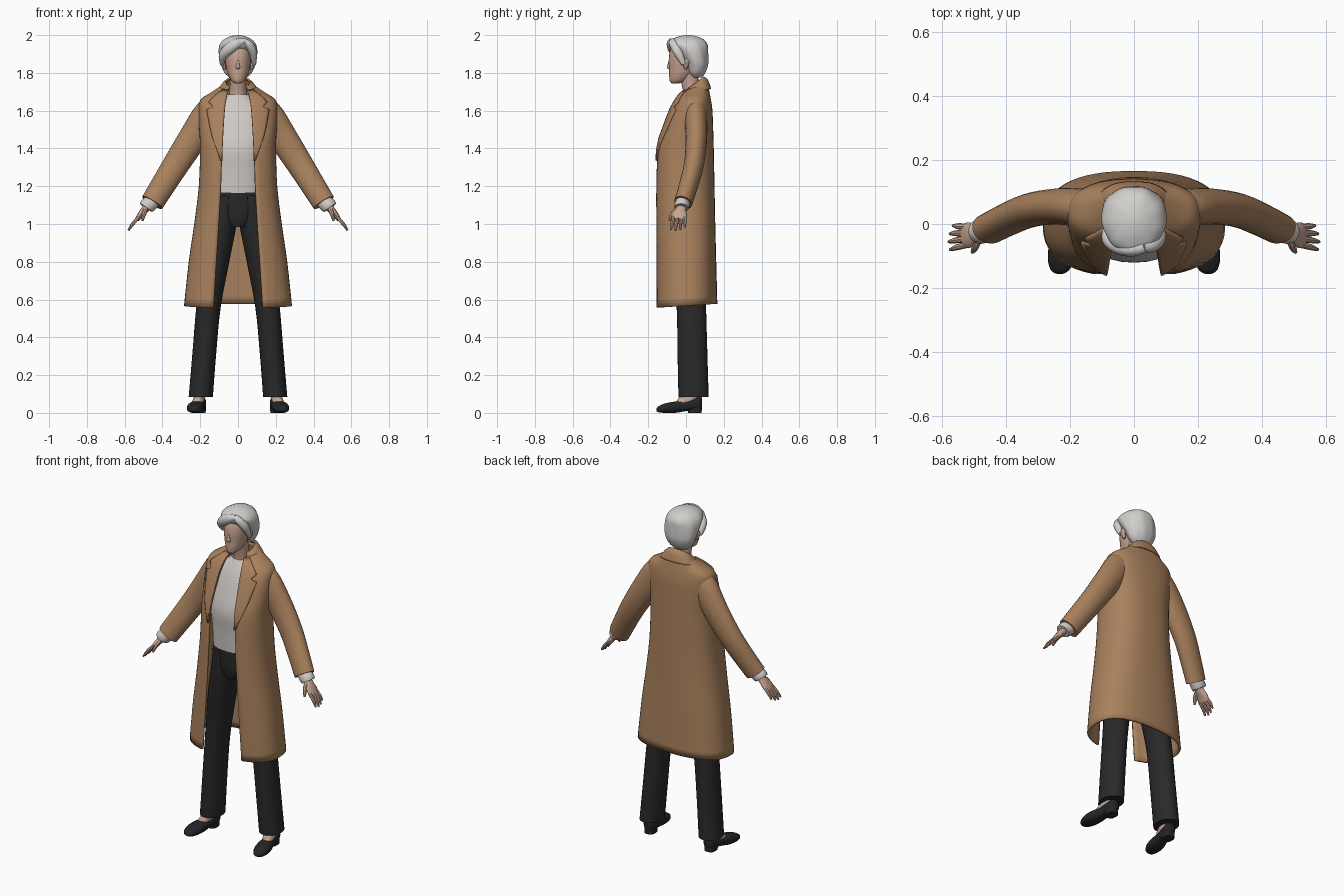
import bpy, bmesh, math
from mathutils import Vector


def material(name, rgb):
    m = bpy.data.materials.new(name)
    m.diffuse_color = (*rgb, 1)
    return m


CAMEL = material("camel wool", (0.40, 0.22, 0.11))
KNIT = material("pale knit", (0.63, 0.59, 0.56))
SKIN = material("skin", (0.57, 0.37, 0.28))
SILVER = material("silver hair", (0.64, 0.63, 0.61))
BLACK = material("black cloth", (0.022, 0.022, 0.022))
LEATHER = material("black leather", (0.018, 0.018, 0.021))


def spline(rows, n=4):
    """Smoothly fill in rows of numbers between the given ones."""
    out = []
    for i in range(len(rows) - 1):
        p0, p1, p2 = rows[max(i - 1, 0)], rows[i], rows[i + 1]
        p3 = rows[min(i + 2, len(rows) - 1)]
        for k in range(n):
            t = k / n
            out.append(tuple(
                0.5 * (2 * b + (c - a) * t + (2 * a - 5 * b + 4 * c - d) * t * t
                       + (3 * b - a - 3 * c + d) * t ** 3)
                for a, b, c, d in zip(p0, p1, p2, p3)))
    return out + [tuple(rows[-1])]


def loft(name, rings, mat, closed=True, mirror=False, thick=0.0, angle=40):
    bm = bmesh.new()
    vs = [[bm.verts.new(p) for p in r] for r in rings]
    n = len(vs[0])
    for a, b in zip(vs, vs[1:]):
        for i in range(n if closed else n - 1):
            j = (i + 1) % n
            bm.faces.new((a[i], a[j], b[j], b[i]))
    if closed:
        bm.faces.new(vs[0])
        bm.faces.new(vs[-1])
    bmesh.ops.recalc_face_normals(bm, faces=bm.faces)
    me = bpy.data.meshes.new(name)
    bm.to_mesh(me)
    bm.free()
    me.materials.append(mat)
    ob = bpy.data.objects.new(name, me)
    bpy.context.collection.objects.link(ob)
    bpy.ops.object.select_all(action='DESELECT')
    ob.select_set(True)
    bpy.context.view_layer.objects.active = ob
    bpy.ops.object.shade_smooth_by_angle(angle=math.radians(angle))
    if thick:
        s = ob.modifiers.new("thickness", 'SOLIDIFY')
        s.thickness, s.offset = thick, 0
    if mirror:
        ob.modifiers.new("mirror", 'MIRROR')
    return ob


def power(v, e):
    return math.copysign(abs(v) ** e, v)


def stack(name, rows, mat, e=1.0, n=28, ripple=0.0, **kw):
    """Level ovals: x, y, z, half width, half depth."""
    rings = []
    for x, y, z, rx, ry in spline(rows):
        ring = []
        for i in range(n):
            a = 2 * math.pi * i / n
            f = 1 + ripple * math.sin(9 * a + 14 * z)
            ring.append((x + f * rx * power(math.sin(a), e),
                         y - f * ry * power(math.cos(a), e), z))
        rings.append(ring)
    return loft(name, rings, mat, **kw)


def tube(name, rows, mat, n=16, **kw):
    """Ovals square to a path: x, y, z, radius near y, radius across."""
    rows = spline(rows)
    pts = [Vector(r[:3]) for r in rows]
    rings = []
    for i, r in enumerate(rows):
        d = (pts[min(i + 1, len(pts) - 1)] - pts[max(i - 1, 0)]).normalized()
        u = Vector((0, 1, 0))
        u = (u - d * u.dot(d)).normalized()
        v = d.cross(u)
        rings.append([pts[i] + u * r[3] * math.cos(2 * math.pi * k / n)
                      + v * r[4] * math.sin(2 * math.pi * k / n) for k in range(n)])
    return loft(name, rings, mat, **kw)


# Coat: open oval sections (height, half width, front, back, half gap, tilt)
E = 0.8
COAT = spline([
    (0.567, 0.280, -0.160, 0.160, 0.130, 0.010), (0.80, 0.255, -0.160, 0.154, 0.115, 0.005),
    (1.00, 0.226, -0.160, 0.149, 0.102, 0), (1.20, 0.202, -0.160, 0.145, 0.091, 0),
    (1.40, 0.195, -0.150, 0.141, 0.085, 0), (1.50, 0.200, -0.118, 0.138, 0.080, 0),
    (1.60, 0.203, -0.078, 0.134, 0.073, 0), (1.655, 0.192, -0.048, 0.126, 0.066, 0.002),
    (1.69, 0.140, -0.028, 0.118, 0.060, 0.008), (1.722, 0.088, 0.000, 0.110, 0.050, 0.018)])


def coat_point(row, a):
    z, w, yf, yb, g, tilt = row
    c = power(math.cos(a), E)
    return Vector((w * power(math.sin(a), E), (yf + yb) / 2 - (yb - yf) / 2 * c, z - tilt * c))


def angle_at(row, x):
    return math.asin(min(x / row[1], 0.97) ** (1 / E))


def coat_ring(row, n=48):
    a0 = angle_at(row, row[4])
    return [coat_point(row, a0 + (2 * math.pi - 2 * a0) * i / n) for i in range(n + 1)]


def coat_row(z):
    for a, b in zip(COAT, COAT[1:]):
        if z <= b[0]:
            t = (z - a[0]) / (b[0] - a[0])
            return tuple(p + (q - p) * t for p, q in zip(a, b))
    return COAT[-1]


loft("coat_body", [coat_ring(r) for r in COAT], CAMEL, closed=False, thick=0.012)
collar = spline([(1.698, 0.112, -0.022, 0.129, 0.062, 0.016),
                 (1.735, 0.080, 0.004, 0.112, 0.050, 0.026),
                 (1.748, 0.062, 0.022, 0.092, 0.042, 0.028)])
loft("coat_collar", [coat_ring(r) for r in collar], CAMEL, closed=False, thick=0.010)

# Notched lapels laid over the coat front (height, outer x)
lapel = []
for z, xo in ((1.33, 0.092), (1.39, 0.112), (1.45, 0.134), (1.51, 0.149), (1.56, 0.158),
              (1.60, 0.165), (1.612, 0.135), (1.622, 0.138), (1.640, 0.154),
              (1.66, 0.138), (1.69, 0.108), (1.715, 0.08)):
    r = coat_row(z)
    xi = r[4] - 0.003
    lapel.append([coat_point(r, angle_at(r, xi + (xo - xi) * i / 6))
                  + Vector((0, -0.010, 0.005)) for i in range(7)])
loft("lapel", lapel, CAMEL, closed=False, mirror=True, thick=0.009)

# Sleeves, shirt cuffs
tube("sleeve", [(0.10, 0.05, 1.635, 0.045, 0.045), (0.15, 0.05, 1.587, 0.060, 0.080),
                (0.235, 0.055, 1.46, 0.057, 0.077), (0.325, 0.043, 1.32, 0.053, 0.070),
                (0.40, 0.012, 1.20, 0.050, 0.065), (0.454, -0.015, 1.113, 0.048, 0.062)],
     CAMEL, n=24, mirror=True)
tube("shirt_cuff", [(0.445, -0.012, 1.125, 0.038, 0.040), (0.478, -0.022, 1.098, 0.040, 0.043),
                    (0.488, -0.024, 1.086, 0.037, 0.038)], KNIT, mirror=True)

# Hands
tube("palm", [(0.465, -0.02, 1.115, 0.024, 0.022), (0.492, -0.027, 1.078, 0.028, 0.020),
              (0.515, -0.034, 1.050, 0.040, 0.016), (0.533, -0.038, 1.024, 0.038, 0.012)],
     SKIN, mirror=True)
for i, (finger, reach) in enumerate((("index", 0.92), ("middle", 1.0),
                                     ("ring", 0.93), ("little", 0.75))):
    o = i - 1.5
    y0, y1 = -0.037 + o * 0.019, -0.043 + o * 0.025
    x1, z1 = 0.528 + 0.052 * reach, 1.032 - 0.066 * reach
    tube(finger + "_finger", [(0.524, y0, 1.037, 0.010, 0.010),
                              ((0.535 + x1) / 2, (y0 + y1) / 2, (1.034 + z1) / 2, 0.0095, 0.009),
                              (x1, y1, z1, 0.005, 0.005)], SKIN, n=8, mirror=True)
tube("thumb", [(0.488, -0.042, 1.080, 0.012, 0.014), (0.497, -0.070, 1.055, 0.013, 0.012),
               (0.506, -0.088, 1.018, 0.006, 0.006)], SKIN, n=8, mirror=True)

# Knit top
stack("shirt", [(0, 0.0, 1.163, 0.143, 0.108), (0, -0.003, 1.28, 0.147, 0.110),
                (0, -0.006, 1.40, 0.155, 0.114), (0, 0.012, 1.52, 0.160, 0.098),
                (0, 0.030, 1.61, 0.140, 0.082), (0, 0.036, 1.66, 0.085, 0.062),
                (0, 0.038, 1.685, 0.056, 0.050)], KNIT, e=0.9)

# Trousers
stack("trouser_hips", [(0, 0, 0.985, 0.055, 0.080), (0, 0, 1.05, 0.130, 0.098),
                       (0, 0, 1.18, 0.136, 0.102)], BLACK)
stack("trouser_leg", [(0.197, 0.040, 0.085, 0.064, 0.080), (0.178, 0.034, 0.32, 0.063, 0.079),
                      (0.155, 0.028, 0.57, 0.065, 0.078), (0.112, 0.012, 0.85, 0.076, 0.088),
                      (0.078, 0.002, 1.03, 0.076, 0.095), (0.070, 0, 1.15, 0.070, 0.098)],
      BLACK, mirror=True)

# Feet and shoes
tube("foot", [(0.200, 0.045, 0.16, 0.030, 0.030), (0.202, 0.030, 0.09, 0.036, 0.030),
              (0.212, -0.012, 0.060, 0.036, 0.029), (0.218, -0.040, 0.042, 0.02, 0.028)],
     SKIN, mirror=True)
shoe = []
for y, x, w, zb, zt in spline([
        (-0.157, 0.233, 0.008, 0.010, 0.022), (-0.145, 0.232, 0.028, 0.003, 0.036),
        (-0.11, 0.228, 0.042, 0.0, 0.050), (-0.06, 0.222, 0.043, 0.0, 0.060),
        (-0.01, 0.212, 0.036, 0.008, 0.064), (0.04, 0.204, 0.034, 0.016, 0.076),
        (0.075, 0.200, 0.030, 0.020, 0.085), (0.086, 0.200, 0.012, 0.030, 0.080)]):
    shoe.append([(x + w * power(math.cos(a), 0.75), y,
                  max(0, (zb + zt) / 2 + (zt - zb) / 2 * power(math.sin(a), 0.75)))
                 for a in (2 * math.pi * k / 20 for k in range(20))])
loft("shoe", shoe, LEATHER, mirror=True)
stack("shoe_heel", [(0.201, 0.047, 0.0, 0.030, 0.036), (0.201, 0.046, 0.035, 0.031, 0.038)],
      LEATHER, e=0.7, mirror=True)

# Neck and head
stack("neck", [(0, 0.042, 1.63, 0.062, 0.056), (0, 0.036, 1.69, 0.048, 0.050),
               (0, 0.022, 1.75, 0.043, 0.047), (0, 0.015, 1.82, 0.046, 0.050)], SKIN)
stack("head", [(0, -0.058, 1.744, 0.016, 0.018), (0, -0.042, 1.757, 0.034, 0.044),
               (0, -0.026, 1.785, 0.050, 0.063), (0, -0.014, 1.82, 0.061, 0.075),
               (0, -0.008, 1.865, 0.068, 0.083), (0, -0.002, 1.91, 0.069, 0.084),
               (0, 0.004, 1.95, 0.058, 0.072), (0, 0.01, 1.975, 0.03, 0.04)], SKIN)
stack("nose", [(0, -0.086, 1.820, 0.006, 0.006), (0, -0.089, 1.828, 0.012, 0.013),
               (0, -0.087, 1.85, 0.008, 0.009), (0, -0.084, 1.875, 0.005, 0.006)], SKIN, n=10)
stack("ear", [(0.070, 0.000, 1.818, 0.006, 0.006), (0.076, 0.000, 1.835, 0.011, 0.013),
              (0.080, 0.002, 1.86, 0.012, 0.016), (0.078, 0.002, 1.875, 0.006, 0.008)],
      SKIN, n=10, mirror=True)

# Short swept hair
stack("hair", [(0, 0.056, 1.775, 0.045, 0.028), (0, 0.056, 1.80, 0.072, 0.046),
               (0, 0.055, 1.84, 0.090, 0.062), (0, 0.042, 1.88, 0.099, 0.077),
               (0, 0.024, 1.92, 0.102, 0.094), (0, 0.010, 1.95, 0.096, 0.104),
               (0, 0.008, 1.975, 0.076, 0.088), (0, 0.010, 1.993, 0.042, 0.050),
               (0, 0.010, 2.0, 0.012, 0.014)], SILVER, n=54, ripple=0.012, angle=60)
tube("long_fringe", [(0.034, -0.070, 1.968, 0.020, 0.016), (-0.005, -0.080, 1.955, 0.022, 0.026),
                     (-0.045, -0.072, 1.928, 0.024, 0.030), (-0.078, -0.045, 1.893, 0.024, 0.024),
                     (-0.086, -0.012, 1.845, 0.012, 0.010)], SILVER, angle=60)
tube("short_fringe", [(0.028, -0.070, 1.970, 0.018, 0.014), (0.056, -0.066, 1.950, 0.022, 0.022),
                      (0.079, -0.042, 1.908, 0.024, 0.022), (0.086, -0.012, 1.845, 0.012, 0.010)],
     SILVER, angle=60)
